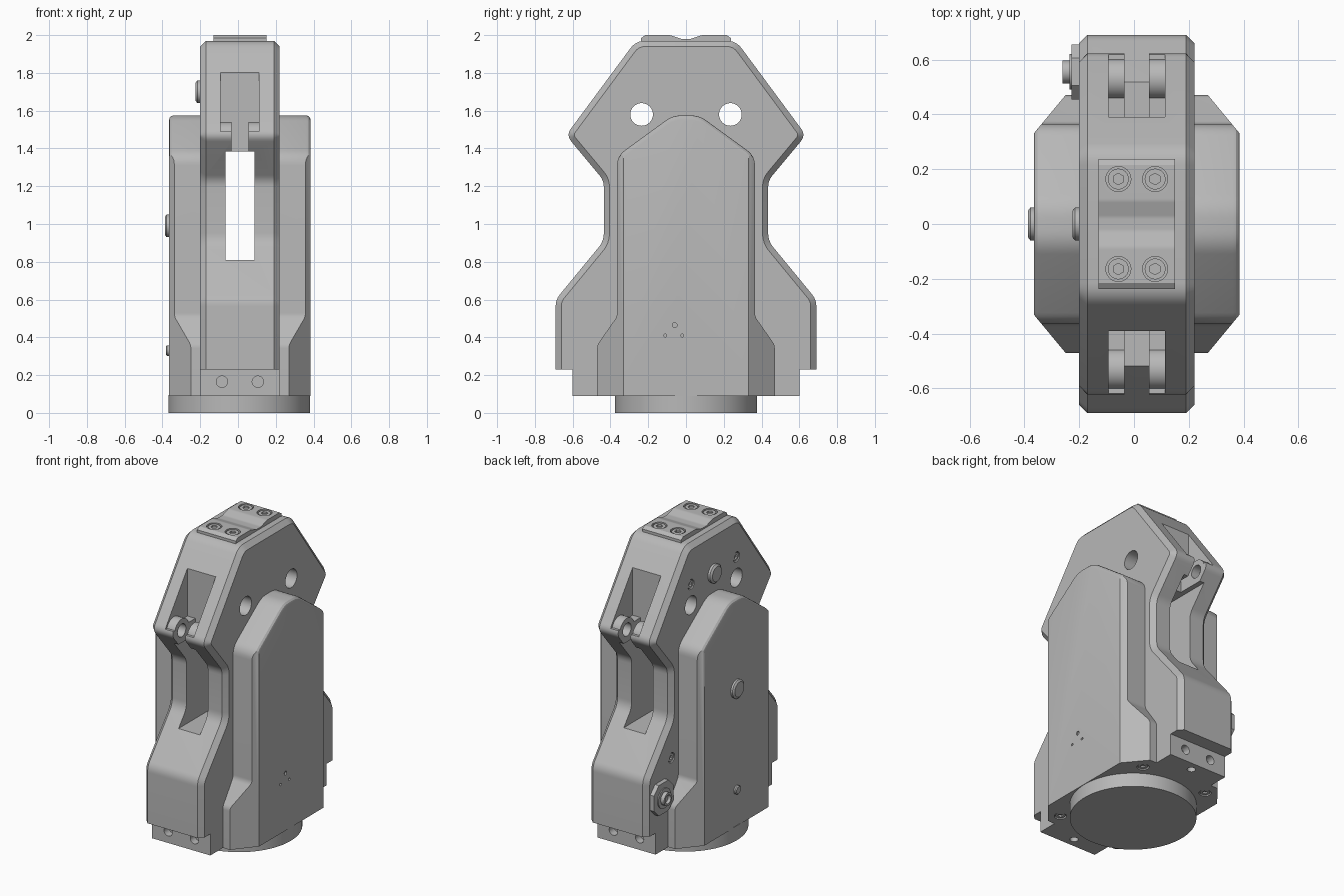
import bpy, bmesh, math
from mathutils import Vector, Matrix

if "Cube" in bpy.data.objects:
    bpy.data.objects.remove(bpy.data.objects["Cube"], do_unlink=True)

CX = 0.01  # mid plane of the housing
X, Y, Z = Vector((1, 0, 0)), Vector((0, 1, 0)), Vector((0, 0, 1))

grey = bpy.data.materials.new("plain grey")
grey.use_nodes = True
GREY = (0.48, 0.48, 0.48, 1)
grey.diffuse_color = GREY
grey.node_tree.nodes["Principled BSDF"].inputs["Base Color"].default_value = GREY


def finish(name, bm):
    bmesh.ops.recalc_face_normals(bm, faces=bm.faces[:])
    mesh = bpy.data.meshes.new(name)
    bm.to_mesh(mesh)
    bm.free()
    mesh.materials.append(grey)
    ob = bpy.data.objects.new(name, mesh)
    bpy.context.collection.objects.link(ob)
    return ob


def rounded(points, steps=6):
    """Round polygon corners given as (u, v, radius)."""
    out = []
    for i, (u, v, r) in enumerate(points):
        p = Vector((u, v))
        a = (Vector(points[i - 1][:2]) - p).normalized()
        b = (Vector(points[(i + 1) % len(points)][:2]) - p).normalized()
        if r == 0:
            out.append(p)
            continue
        t = r / math.tan(a.angle(b) / 2)
        for k in range(steps + 1):
            s = k / steps
            out.append(p + a * t * (1 - s) ** 2 + b * t * s ** 2)
    return out


def prism(name, half, lo, hi, axis="x", bevel=0, segments=1, bevel_above=0):
    """Extrude a mirrored half outline; optionally bevel its cap edges."""
    outline = rounded(half + [(-u, v, r) for u, v, r in reversed(half)])
    bm = bmesh.new()
    rings = []
    for w in (lo, hi):
        rings.append([bm.verts.new((CX + w, p.x, p.y) if axis == "x" else (CX + p.x, p.y, w))
                      for p in outline])
    for ring in rings:
        bm.faces.new(ring)
    n = len(outline)
    for i in range(n):
        j = (i + 1) % n
        bm.faces.new((rings[0][i], rings[0][j], rings[1][j], rings[1][i]))
    bmesh.ops.recalc_face_normals(bm, faces=bm.faces[:])
    if bevel:
        edges = [e for e in bm.edges
                 if abs(e.verts[0].co.x - e.verts[1].co.x) < 1e-5
                 and min(v.co.z for v in e.verts) > bevel_above - 1e-4
                 and max(v.co.z for v in e.verts) > bevel_above + 0.01]
        bmesh.ops.bevel(bm, geom=edges, offset=bevel, segments=segments,
                        profile=0.5, affect="EDGES", clamp_overlap=False)
    return finish(name, bm)


def box(name, lo, hi):
    bm = bmesh.new()
    lo, hi = Vector(lo), Vector(hi)
    size = Matrix.Diagonal((*(hi - lo), 1))
    bmesh.ops.create_cube(bm, size=1, matrix=Matrix.Translation((lo + hi) / 2) @ size)
    return finish(name, bm)


def rod(name, start, direction, length, r, sides=32, r2=None):
    """Cylinder from start along direction."""
    bm = bmesh.new()
    d = Vector(direction)
    m = Matrix.Translation(Vector(start) + d * length / 2) @ d.to_track_quat("Z", "Y").to_matrix().to_4x4()
    bmesh.ops.create_cone(bm, cap_ends=True, segments=sides, radius1=r,
                          radius2=r if r2 is None else r2, depth=length, matrix=m)
    return finish(name, bm)


def combine(ob, tool, operation="DIFFERENCE"):
    tool.hide_render = True
    mod = ob.modifiers.new("cut", "BOOLEAN")
    mod.operation, mod.solver, mod.object = operation, "EXACT", tool
    bpy.context.view_layer.objects.active = ob
    bpy.ops.object.modifier_apply(modifier=mod.name)
    bpy.data.objects.remove(tool, do_unlink=True)


def screw(name, ob, point, direction, r):
    """Socket screw sunk into a round recess of ob."""
    p, d = Vector(point), Vector(direction)
    combine(ob, rod("recess", p - d * 0.015, d, 0.05, r * 1.2))
    head = rod(name, p - d * 0.025, d, 0.021, r)
    combine(head, rod("hex", p - d * 0.015, d, 0.03, r * 0.55, 6))


def button(name, point, direction, r, height):
    """Domed button head."""
    p, d = Vector(point), Vector(direction)
    rod(name, p - d * 0.01, d, 0.01 + height * 0.6, r)
    rod(name + "_cap", p + d * height * 0.6, d, height * 0.4, r, r2=r * 0.8)


# Housing: central plate with chamfered rim, joined to the wide side block
body = prism("housing", [(0.265, 1.97, 0.1), (0.635, 1.47, 0.055), (0.435, 1.23, 0.1),
                         (0.435, 0.91, 0.12), (0.69, 0.60, 0.1), (0.69, 0.23, 0),
                         (0.60, 0.23, 0), (0.60, 0.09, 0)],
             -0.21, 0.21, bevel=0.03, bevel_above=0.23)
block = prism("side_block", [(0.07, 1.575, 0.15), (0.365, 1.36, 0.1), (0.365, 0.51, 0.06),
                             (0.47, 0.36, 0.06), (0.47, 0.09, 0)],
              -0.375, 0.375, bevel=0.025, segments=3, bevel_above=0.09)
plan = prism("plan", [(0.235, -0.5, 0), (0.38, -0.325, 0), (0.38, 0.325, 0), (0.235, 0.5, 0)],
             0, 1.8, axis="z")
combine(block, plan, "INTERSECT")
combine(body, block, "UNION")

# Through window in the neck
combine(body, box("window", (CX - 0.0775, -1, 0.81), (CX + 0.0775, 1, 1.385)))

# Clevis at both noses: pocket, rounded lugs, gap and pin hole
for s in (-1, 1):
    def nose_box(half, z0, z1):
        ys = sorted((s * 0.39, s * 0.9))
        return box("pocket", (CX - half, ys[0], z0), (CX + half, ys[1], z1))
    combine(body, nose_box(0.1025, 1.49, 1.9))
    pin = Vector((CX - 0.11, s * 0.53, 1.465))
    combine(body, rod("lug", pin, X, 0.22, 0.075), "UNION")
    combine(body, nose_box(0.045, 1.3, 1.6))
    combine(body, rod("pin_hole", pin + X * 0.01, X, 0.2, 0.042))

# Cross holes, front and back step holes, underside holes
for s in (-1, 1):
    combine(body, rod("cross_hole", (-0.5, s * 0.235, 1.58), X, 1, 0.06))
    combine(body, rod("foot_hole", (CX, s * 0.54, 0.05), Z, 0.08, 0.025))
    for t in (-1, 1):
        combine(body, rod("step_hole", (CX + t * 0.095, s * 0.55, 0.165), Y * s, 0.1, 0.03))
        screw("foot_screw", body, (CX + t * 0.24, s * 0.38, 0.09), -Z, 0.03)
    screw("cheek_screw", body, (-0.2, s * 0.235, 1.715), -X, 0.027)
screw("hip_screw", body, (-0.2, 0.435, 0.66), -X, 0.027)

# Small marks on the left cheek
for y, z, r in ((-0.06, 0.465, 0.013), (-0.11, 0.41, 0.008), (-0.02, 0.41, 0.008)):
    combine(body, rod("mark", (0.375, y, z), X, 0.05, r, 12))

# Round base
rod("base_disc", (CX - 0.003, 0, 0), Z, 0.095, 0.375, 96)

# Top saddle plate with four screws
saddle = prism("saddle_plate", [(0.025, 1.98, 0.05), (0.085, 2.0, 0.05), (0.215, 2.0, 0),
                                (0.237, 1.985, 0), (0.237, 1.955, 0)], -0.14, 0.14)
for s in (-1, 1):
    for t in (-1, 1):
        screw("saddle_screw", saddle, (CX + t * 0.067, s * 0.164, 2.0), Z, 0.038)

# Button heads on the right cheek
button("upper_button", (-0.2, 0, 1.7), -X, 0.06, 0.025)
button("middle_button", (-0.365, 0, 0.99), -X, 0.06, 0.022)
button("lower_button", (-0.365, 0, 0.33), -X, 0.028, 0.016)

# Cable connector: clipped square flange and socket
flange = box("connector_flange", (-0.228, 0.455, 0.35), (-0.19, 0.655, 0.55))
bm = bmesh.new()
bm.from_mesh(flange.data)
corners = [e for e in bm.edges if abs(e.verts[0].co.x - e.verts[1].co.x) > 0.01]
bmesh.ops.bevel(bm, geom=corners, offset=0.05, segments=1, affect="EDGES")
bm.to_mesh(flange.data)
bm.free()
rod("connector_ring", (-0.225, 0.555, 0.45), -X, 0.01, 0.065)
plug = rod("connector_socket", (-0.2, 0.555, 0.45), -X, 0.06, 0.042)
combine(plug, rod("bore", (-0.24, 0.555, 0.45), -X, 0.05, 0.028))

# Smooth rounded parts, keep sharp edges
bpy.ops.object.select_all(action="DESELECT")
for ob in bpy.context.collection.objects:
    if ob.type == "MESH" and grey.name in ob.data.materials:
        ob.select_set(True)
        bpy.context.view_layer.objects.active = ob
bpy.ops.object.shade_smooth_by_angle(angle=math.radians(25))
